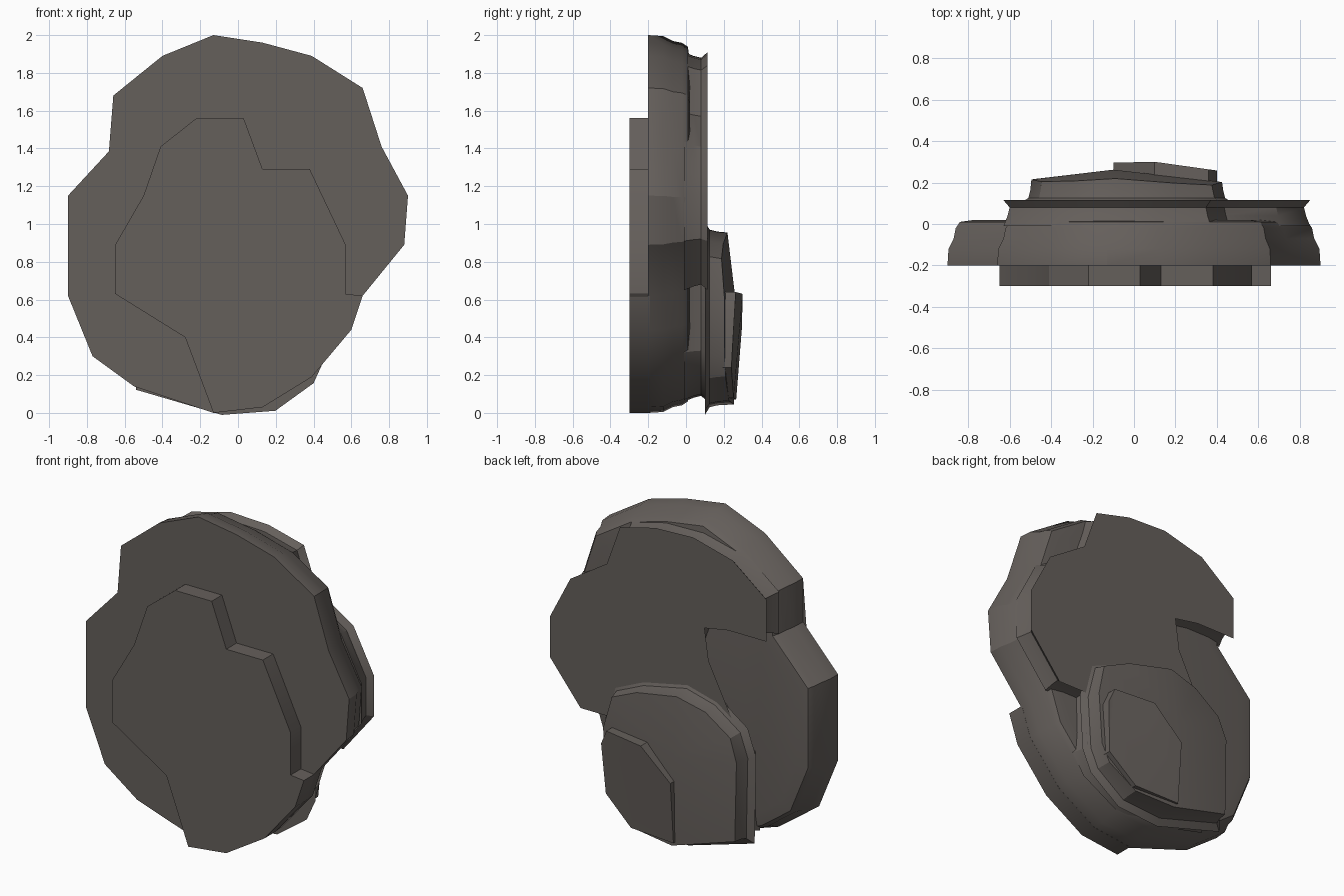
import bpy, bmesh
from mathutils import Vector

if "Cube" in bpy.data.objects:
    bpy.data.objects.remove(bpy.data.objects["Cube"])

rock = bpy.data.materials.new("rock")
rock.diffuse_color = (0.13, 0.115, 0.105, 1)
rock.use_nodes = True
rock.node_tree.nodes["Principled BSDF"].inputs["Base Color"].default_value = rock.diffuse_color


def inset(pts, d):
    """Shift a clockwise (x, z) outline inwards by d with limited mitres."""
    out = []
    n = len(pts)
    for i in range(n):
        a, p, b = (Vector(pts[(i + k) % n]) for k in (-1, 0, 1))
        e1, e2 = (p - a).normalized(), (b - p).normalized()
        n1, n2 = Vector((e1.y, -e1.x)), Vector((e2.y, -e2.x))
        m = (n1 + n2) / max(0.6, 1 + n1.dot(n2))
        out.append(p + m * d)
    return out


def slab(name, outline, rings, peak=None, angle=0.5):
    """Loft an outline through (y, inset) rings; y may be a function of x, z."""
    bm = bmesh.new()
    loops = []
    for y, d in rings:
        loops.append([bm.verts.new((p[0], y(p[0], p[1]) if callable(y) else y, p[1]))
                      for p in inset(outline, d)])
    n = len(outline)
    for lo, hi in zip(loops, loops[1:]):
        for i in range(n):
            j = (i + 1) % n
            bm.faces.new((lo[i], lo[j], hi[j], hi[i]))
    bm.faces.new(loops[0])
    if peak:
        c = bm.verts.new(peak)
        for i in range(n):
            bm.faces.new((loops[-1][i], loops[-1][(i + 1) % n], c))
    else:
        bm.faces.new(loops[-1])
    bmesh.ops.triangulate(bm, faces=[f for f in bm.faces if len(f.verts) > 4])
    bmesh.ops.recalc_face_normals(bm, faces=bm.faces)
    me = bpy.data.meshes.new(name)
    bm.to_mesh(me)
    bm.free()
    ob = bpy.data.objects.new(name, me)
    bpy.context.collection.objects.link(ob)
    me.materials.append(rock)
    bpy.ops.object.select_all(action='DESELECT')
    ob.select_set(True)
    bpy.context.view_layer.objects.active = ob
    bpy.ops.object.shade_smooth_by_angle(angle=angle)
    return ob


# Broad main layer
slab("main_layer",
     [(-.13, 2), (.13, 1.96), (.39, 1.89), (.66, 1.72), (.76, 1.41), (.90, 1.15),
      (.88, .89), (.66, .62), (.60, .44), (.39, .19), (.13, .03), (-.13, 0),
      (-.55, .14), (-.77, .30), (-.90, .62), (-.90, 1.15), (-.66, 1.41),
      (-.66, 1.68), (-.40, 1.89)],
     [(-.2, 0), (-.12, .005), (-.07, .03), (-.02, .04), (.01, .06), (.02, .13)])

# Thin front layer, flush with the main layer at the bottom
slab("front_layer",
     [(-.22, 1.56), (.03, 1.56), (.13, 1.29), (.38, 1.29), (.57, .89), (.57, .63),
      (.66, .62), (.60, .44), (.39, .19), (.13, .03), (-.13, 0), (-.28, .40),
      (-.65, .63), (-.65, .89), (-.5, 1.15), (-.41, 1.41)],
     [(-.3, 0), (-.19, 0)])

# Back plateau with a waisted, flaring rim
slab("back_plateau",
     [(-.13, 1.91), (.13, 1.90), (.37, 1.84), (.46, 1.59), (.71, 1.43), (.85, 1.16),
      (.85, .91), (.64, .65), (.45, .65), (.44, .32), (.36, .2), (.13, .07),
      (-.13, .06), (-.5, .15), (-.5, .65), (-.27, .93), (-.13, 1.17), (-.2, 1.37),
      (-.37, 1.40), (-.63, 1.40), (-.63, 1.66), (-.40, 1.84)],
     [(-.01, .0), (.04, .02), (.08, .03), (.115, 0)])

# Raised lower mound on the back
slab("lower_mound",
     [(-.09, .96), (.2, .9), (.38, .82), (.43, .62), (.41, .3), (.36, .19), (.18, .06),
      (-.08, .04), (-.49, .16), (-.5, .65), (-.45, .79), (-.28, .91)],
     [(.10, -.05), (.125, -.01), (.165, 0),
      (lambda x, z: .255 - .1 * abs(x + .1) - .11 * max(0, z - .64), .005)],
     peak=(-.1, .262, .6))

# Top flake on the mound
slab("mound_flake",
     [(-.1, .45), (.1, .63), (.36, .64), (.4, .55), (.38, .24), (.2, .08), (-.1, .07)],
     [(.18, 0),
      (lambda x, z: .3 - .14 * max(0, x - .1) - .08 * max(0, .5 - z), 0)])
